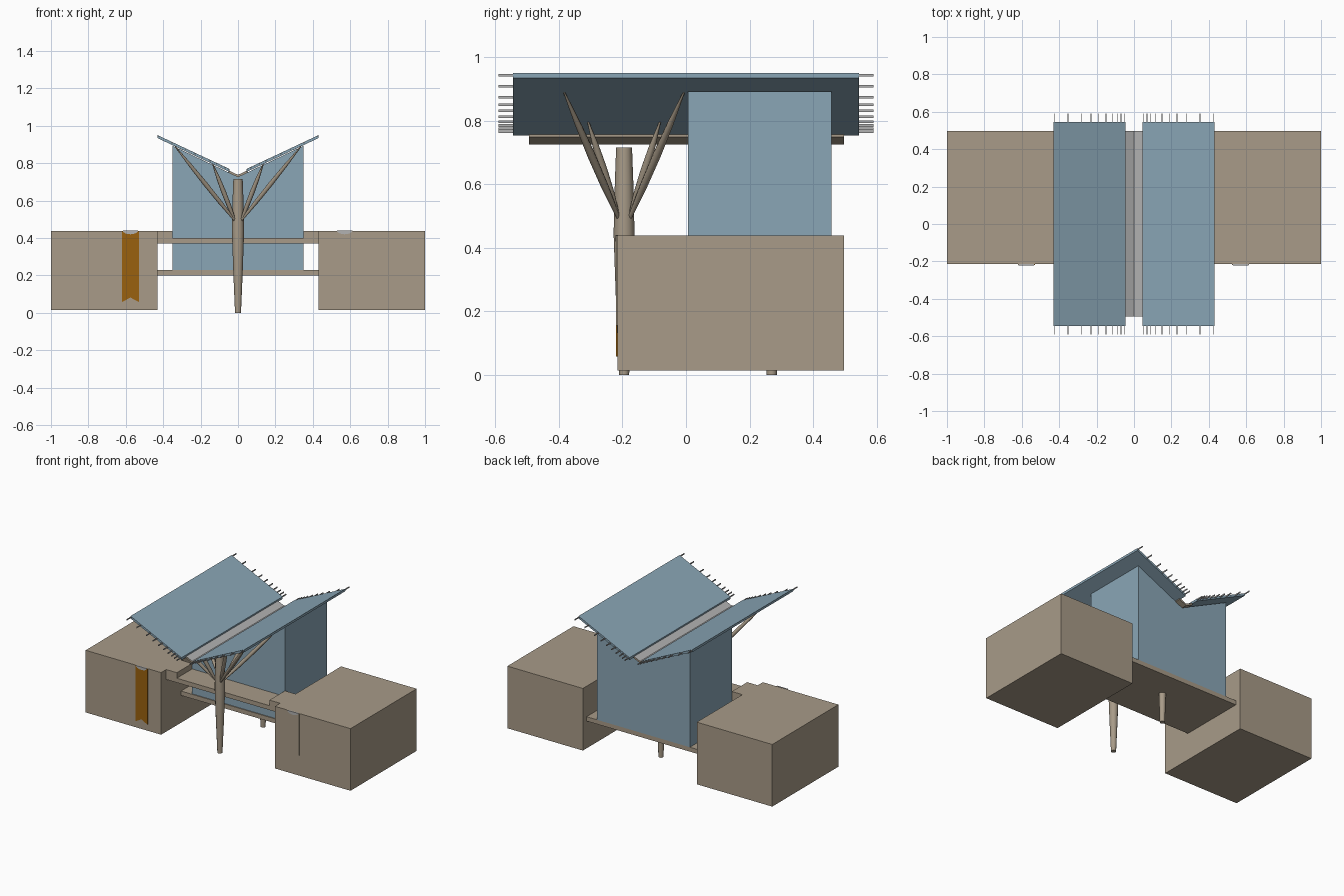
import bpy, bmesh, math
from mathutils import Vector

if "Cube" in bpy.data.objects:
    bpy.data.objects.remove(bpy.data.objects["Cube"])


def material(name, r, g, b):
    m = bpy.data.materials.new(name)
    lin = [((c / 255 + 0.055) / 1.055) ** 2.4 for c in (r, g, b)]
    m.diffuse_color = (*lin, 1)
    m.use_nodes = True
    m.node_tree.nodes["Principled BSDF"].inputs["Base Color"].default_value = m.diffuse_color
    return m


STONE = material("sandstone", 168, 155, 136)
GLASS = material("blue_glass", 138, 166, 182)
GRAY = material("light_gray", 178, 178, 178)
ORANGE = material("banner_orange", 154, 97, 14)


def finish(bm, name, *mats):
    bmesh.ops.recalc_face_normals(bm, faces=bm.faces)
    me = bpy.data.meshes.new(name)
    bm.to_mesh(me)
    bm.free()
    for m in mats:
        me.materials.append(m)
    ob = bpy.data.objects.new(name, me)
    bpy.context.collection.objects.link(ob)
    return ob


def prism(name, profile, y0, y1, *mats):
    """Extrude an x-z outline along y."""
    bm = bmesh.new()
    face = bm.faces.new([bm.verts.new((x, y0, z)) for x, z in profile])
    ext = bmesh.ops.extrude_face_region(bm, geom=[face])["geom"]
    verts = [v for v in ext if isinstance(v, bmesh.types.BMVert)]
    bmesh.ops.translate(bm, verts=verts, vec=(0, y1 - y0, 0))
    return finish(bm, name, *mats)


def box(name, x0, x1, y0, y1, z0, z1, mat):
    return prism(name, [(x0, z0), (x1, z0), (x1, z1), (x0, z1)], y0, y1, mat)


def spindle(name, a, b, rings, mat, sides=12):
    """Round tapered post from a to b; rings are (fraction, radius)."""
    a, b = Vector(a), Vector(b)
    turn = (b - a).to_track_quat('Z', 'Y')
    bm = bmesh.new()
    loops = []
    for t, r in rings:
        c = a.lerp(b, t)
        loops.append([bm.verts.new(c + turn @ Vector((r * math.cos(k), r * math.sin(k), 0)))
                      for k in (2 * math.pi * i / sides for i in range(sides))])
    for lo, hi in zip(loops, loops[1:]):
        for i in range(sides):
            j = (i + 1) % sides
            bm.faces.new((lo[i], lo[j], hi[j], hi[i]))
    bm.faces.new(loops[0])
    bm.faces.new(loops[-1])
    ob = finish(bm, name, mat)
    for p in ob.data.polygons:
        p.use_smooth = len(p.vertices) == 4
    return ob


# Side wings
box("left_wing", -1, -0.43, -0.215, 0.498, 0.014, 0.438, STONE)
box("right_wing", 0.43, 1, -0.215, 0.498, 0.014, 0.438, STONE)

# Floor slab under the hall, and front balcony with raised ends
box("lower_slab", -0.43, 0.43, 0.0, 0.458, 0.2, 0.23, STONE)
prism("balcony", [(-0.43, 0.37), (0.43, 0.37), (0.43, 0.438), (0.35, 0.438),
                  (0.35, 0.4), (-0.35, 0.4), (-0.35, 0.438), (-0.43, 0.438)],
      -0.16, 0.006, STONE)

# Glass hall with a valley-shaped top
prism("glass_hall", [(-0.35, 0.23), (0.35, 0.23), (0.35, 0.893), (0, 0.727), (-0.35, 0.893)],
      0.006, 0.458, GLASS)

# Valley gutter: stone below, gray on top
gutter = prism("valley_gutter", [(-0.052, 0.749), (0, 0.725), (0.052, 0.749),
                                 (0.052, 0.762), (0, 0.738), (-0.052, 0.762)],
               -0.495, 0.497, STONE, GRAY)
for p in gutter.data.polygons:
    p.material_index = 1 if p.normal.z > 0.5 else 0

# Roof wings with protruding rods at both ends
ROD_X = (0.05, 0.069, 0.09, 0.116, 0.15, 0.188, 0.23, 0.28, 0.353, 0.426)
for side, s in (("left", -1), ("right", 1)):
    prism(side + "_roof_wing", [(s * 0.045, 0.753), (s * 0.43, 0.934), (s * 0.43, 0.95),
                                (s * 0.045, 0.769)], -0.545, 0.545, GLASS)
    for i, x in enumerate(ROD_X):
        z = 0.761 + 0.47 * (x - 0.045) + 0.003
        box(f"{side}_roof_rod_{i + 1}", s * x - 0.002, s * x + 0.002, -0.59, 0.59,
            z - 0.004, z + 0.004, GRAY)

# Tree-like front column and the short rear post
CY = -0.195
spindle("front_column", (0, CY, 0), (0, CY, 0.716),
        [(0, 0.016), (0.3, 0.025), (0.62, 0.033), (0.85, 0.029), (1, 0.025)], STONE)
spindle("rear_post", (0, 0.27, 0), (0, 0.27, 0.2), [(0, 0.016), (1, 0.022)], STONE)

# Branches, mirrored in x and y around the column
for sx in (-1, 1):
    for sy in (-1, 1):
        for kind, x, dy, z in (("outer", 0.335, 0.188, 0.888), ("inner", 0.135, 0.113, 0.796)):
            name = f"{kind}_branch_{'left' if sx < 0 else 'right'}_{'front' if sy < 0 else 'rear'}"
            spindle(name, (sx * 0.018, CY + sy * 0.018, 0.495), (sx * x, CY + sy * dy, z),
                    [(0, 0.006), (0.25, 0.012), (0.5, 0.013), (0.75, 0.01), (1, 0.003)],
                    STONE, 8)

# Swallow-tailed wall banners with gray hanging caps
for name, cx, low, mat in (("left_banner", -0.575, 0.057, ORANGE),
                           ("right_banner", 0.57, 0.155, STONE)):
    h = 0.046
    prism(name, [(cx - h, low), (cx, low + 0.025), (cx + h, low), (cx + h, 0.438),
                 (cx - h, 0.438)], -0.22, -0.214, mat)
    arc = [(cx + h * 0.9 * math.cos(a), 0.44 + 0.02 * math.sin(a))
           for a in (math.pi + math.pi * i / 8 for i in range(9))]
    prism(name + "_cap", arc, -0.222, -0.214, GRAY)
